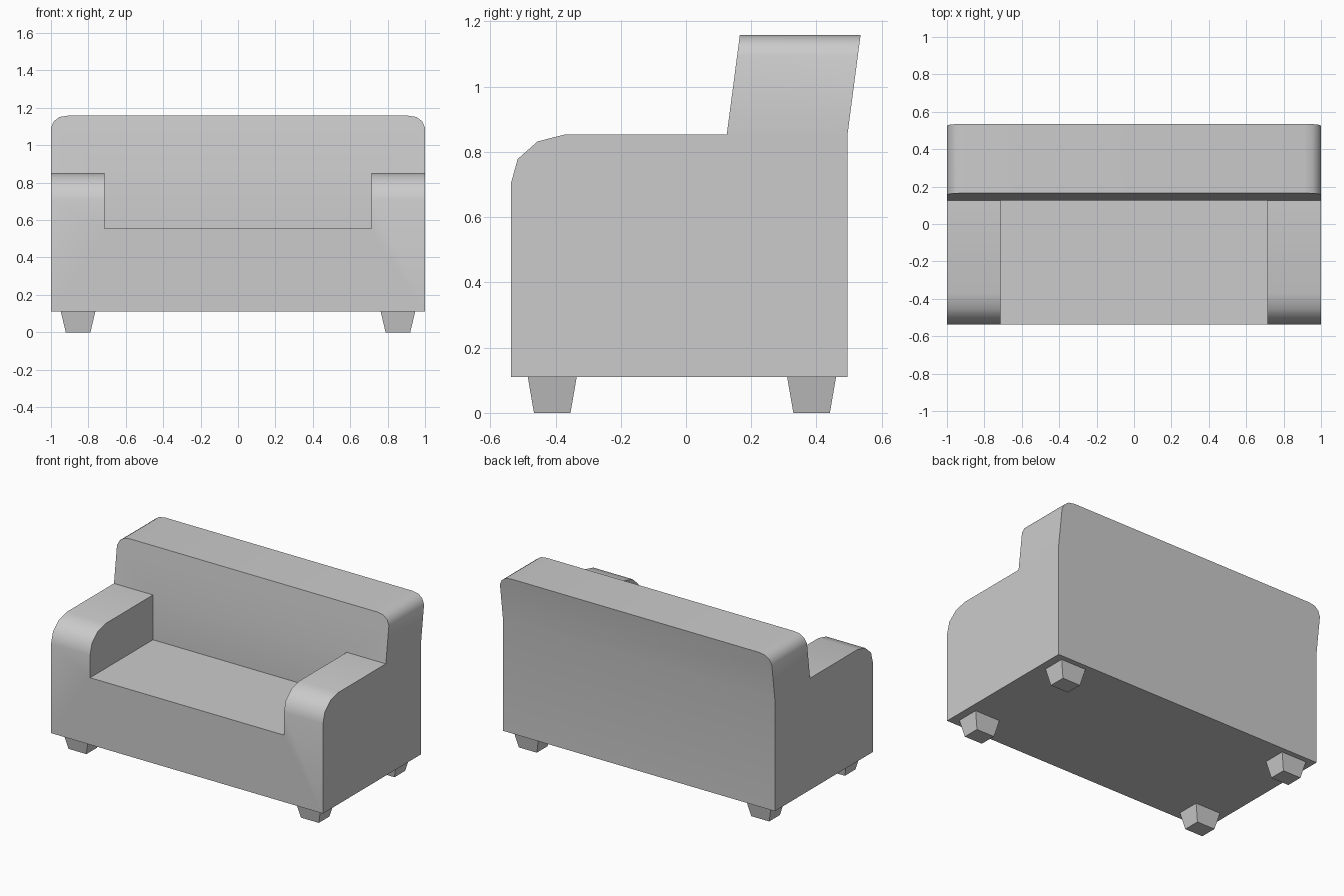
import bpy

if "Cube" in bpy.data.objects:
    bpy.data.objects.remove(bpy.data.objects["Cube"])


def prism(name, profile, axis, lo, hi):
    """Extrude a closed 2D profile along 'x' (profile is y,z) or 'y' (profile is x,z)."""
    def place(p, d):
        return (d, p[0], p[1]) if axis == 'x' else (p[0], d, p[1])
    n = len(profile)
    verts = [place(p, d) for d in (lo, hi) for p in profile]
    faces = [tuple(range(n - 1, -1, -1)), tuple(range(n, 2 * n))]
    faces += [(i, (i + 1) % n, n + (i + 1) % n, n + i) for i in range(n)]
    if axis == 'y':
        faces = [f[::-1] for f in faces]
    return add_mesh(name, verts, faces)


def add_mesh(name, verts, faces):
    mesh = bpy.data.meshes.new(name)
    mesh.from_pydata(verts, [], faces)
    mesh.update()
    obj = bpy.data.objects.new(name, mesh)
    bpy.context.collection.objects.link(obj)
    return obj


def apply_boolean(obj, cutter, operation):
    mod = obj.modifiers.new(operation.lower(), 'BOOLEAN')
    mod.object, mod.operation, mod.solver = cutter, operation, 'EXACT'
    bpy.context.view_layer.objects.active = obj
    bpy.ops.object.modifier_apply(modifier=mod.name)
    bpy.data.objects.remove(cutter)


# Body: side silhouette with rounded arm fronts and a leaning backrest
side = [(-0.536, 0.11), (0.495, 0.11), (0.495, 0.853), (0.535, 1.158),
        (0.165, 1.158), (0.125, 0.853), (-0.373, 0.853), (-0.455, 0.832),
        (-0.516, 0.778), (-0.536, 0.706)]
body = prism("sofa_body", side, 'x', -1.0, 1.0)

# Rounded upper corners of the backrest
corner = [(1.0, 1.095), (0.984, 1.129), (0.954, 1.151), (0.91, 1.158)]
front = [(-1.01, 0.0), (1.01, 0.0), (1.01, 1.095)] + corner
front += [(0.91, 1.2), (-0.91, 1.2)] + [(-x, z) for x, z in reversed(corner)]
front += [(-1.01, 1.095)]
apply_boolean(body, prism("outline_cutter", front, 'y', -1.0, 1.0), 'INTERSECT')

# Seat opening between the arms
opening = [(-1.0, 0.555), (0.125, 0.555), (0.125, 0.853), (0.125, 0.95), (-1.0, 0.95)]
apply_boolean(body, prism("seat_cutter", opening, 'x', -0.713, 0.713), 'DIFFERENCE')

# Tapered feet
for row, cy in (("front", -0.41), ("back", 0.385)):
    for label, cx in (("left", -0.855), ("right", 0.855)):
        verts = [(cx + sx * hx, cy + sy * hy, z)
                 for hx, hy, z in ((0.066, 0.056, 0.0), (0.092, 0.075, 0.11))
                 for sx, sy in ((-1, -1), (1, -1), (1, 1), (-1, 1))]
        faces = [(3, 2, 1, 0), (4, 5, 6, 7)]
        faces += [(i, (i + 1) % 4, 4 + (i + 1) % 4, 4 + i) for i in range(4)]
        add_mesh(f"{row}_{label}_foot", verts, faces)

# Soft shading on the rounded upholstery, crisp edges elsewhere
bpy.ops.object.select_all(action='DESELECT')
body.select_set(True)
bpy.context.view_layer.objects.active = body
bpy.ops.object.shade_smooth_by_angle(angle=0.7)
